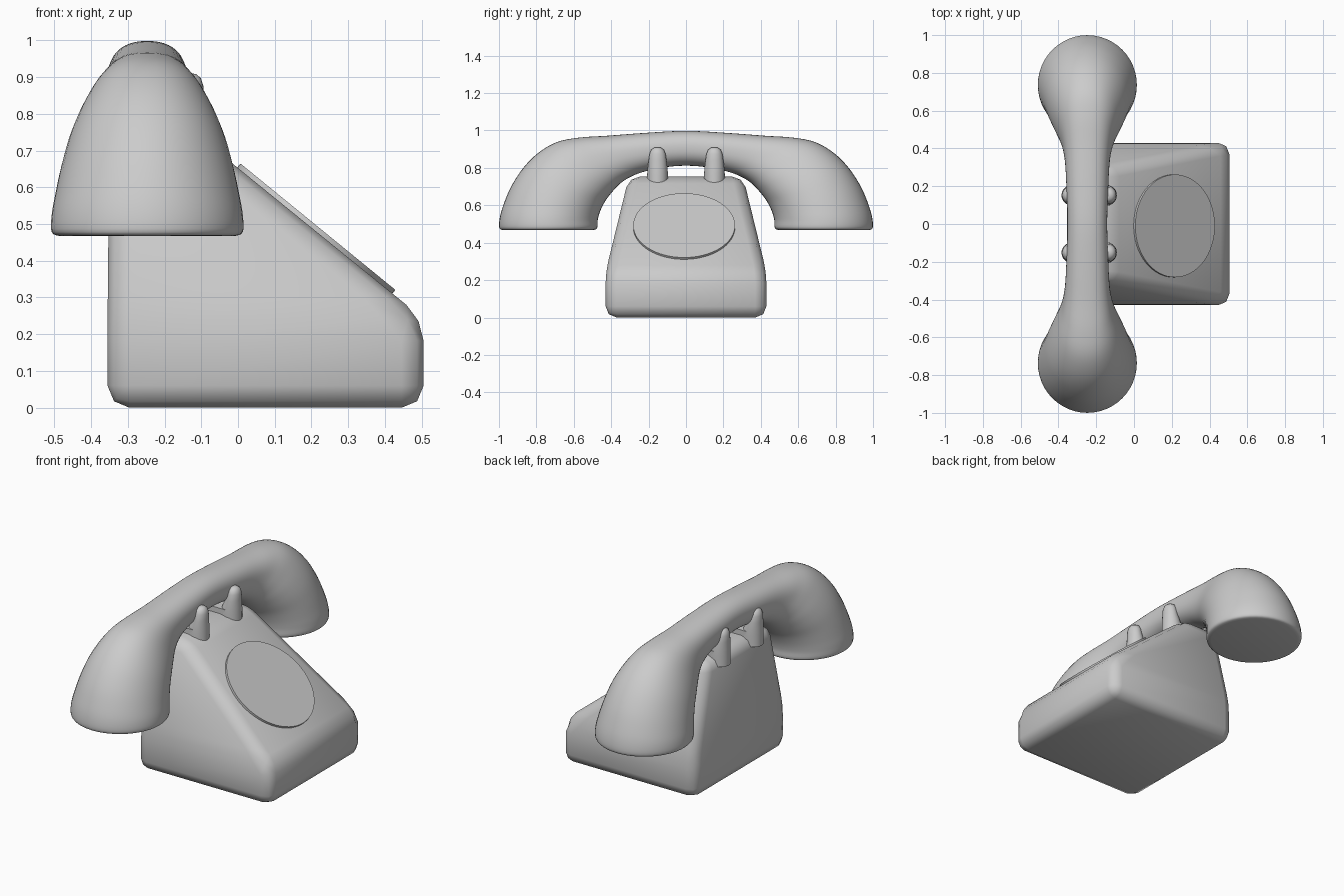
import bpy, bmesh, math
from mathutils import Vector

if "Cube" in bpy.data.objects:
    bpy.data.objects.remove(bpy.data.objects["Cube"])


def finish(bm, name, angle):
    bmesh.ops.recalc_face_normals(bm, faces=bm.faces)
    me = bpy.data.meshes.new(name)
    bm.to_mesh(me)
    bm.free()
    ob = bpy.data.objects.new(name, me)
    bpy.context.collection.objects.link(ob)
    bpy.ops.object.select_all(action='DESELECT')
    ob.select_set(True)
    bpy.context.view_layer.objects.active = ob
    bpy.ops.object.shade_smooth_by_angle(angle=math.radians(angle))
    return ob


def loft(bm, rings):
    """Skin a list of equal-length closed rings and cap both ends."""
    vs = [[bm.verts.new(p) for p in r] for r in rings]
    n = len(rings[0])
    for a, b in zip(vs, vs[1:]):
        for j in range(n):
            k = (j + 1) % n
            bm.faces.new((a[j], a[k], b[k], b[j]))
    bm.faces.new(vs[0][::-1])
    bm.faces.new(vs[-1])


# body: box below, tapering wedge above, all edges bevelled
def rect(x0, x1, y, z0, z1):
    return [(x0, -y, z0), (x1, -y, z1), (x1, y, z1), (x0, y, z0)]


bm = bmesh.new()
loft(bm, [rect(-.355, .505, .43, .003, .003),
          rect(-.355, .505, .43, .245, .245),
          rect(-.35, -.125, .305, .757, .757)])
bmesh.ops.bevel(bm, geom=bm.edges[:], offset=.06, segments=2, profile=.5,
                affect='EDGES', clamp_overlap=True)
low = min(v.co.z for v in bm.verts)
bmesh.ops.translate(bm, verts=bm.verts, vec=(0, 0, -low))
finish(bm, "body", 60)

# dial: thin disc lying on the slope
bm = bmesh.new()
bmesh.ops.create_cone(bm, cap_ends=True, segments=64, radius1=.272,
                      radius2=.272, depth=.03)
dial = finish(bm, "dial", 40)
dial.rotation_euler = (0, math.radians(39.2), 0)
dial.location = (.208, -.01, .481)

# cradle: four rounded prongs joined in pairs by low bars
CX = -.237
for side, y in (("left", -.152), ("right", .152)):
    for end, s in (("back", -1), ("front", 1)):
        bm = bmesh.new()
        # z, x offset, x radius, y radius
        prof = [(.70, .085, .062, .057), (.76, .087, .06, .056),
                (.80, .096, .05, .053), (.84, .104, .04, .048),
                (.875, .106, .037, .043), (.897, .106, .03, .034),
                (.908, .106, .017, .018), (.91, .106, .004, .004)]
        loft(bm, [[(CX + s * dx + rx * math.cos(t), y + ry * math.sin(t), z)
                   for t in [math.tau * j / 24 for j in range(24)]]
                  for z, dx, rx, ry in prof])
        finish(bm, f"cradle_prong_{side}_{end}", 60)
    bm = bmesh.new()
    bmesh.ops.create_cube(bm, size=1)
    bmesh.ops.scale(bm, verts=bm.verts, vec=(.17, .108, .08))
    bmesh.ops.translate(bm, verts=bm.verts, vec=(CX, y, .745))
    finish(bm, f"cradle_bar_{side}", 30)

# handset: sections given as outer y z, inner y z, half width, roundness
half = [(.975, .467, .500, .467, .237, 2), (.998, .478, .475, .478, .260, 2),
        (.996, .53, .472, .52, .26, 2), (.977, .60, .460, .565, .25, 2),
        (.935, .70, .438, .612, .234, 2), (.87, .80, .412, .65, .214, 2.05),
        (.79, .88, .380, .688, .188, 2.1), (.69, .938, .345, .722, .158, 2.2),
        (.57, .962, .30, .75, .133, 2.3), (.42, .972, .24, .775, .118, 2.3),
        (.22, .987, .13, .801, .110, 2.3), (0, .998, 0, .812, .105, 2.3)]
secs = half + [(-a, b, -c, d, w, n) for a, b, c, d, w, n in half[-2::-1]]


def spline(pts, steps):
    """Smooth curve through the given sections."""
    out = []
    for i in range(len(pts) - 1):
        p0, p1 = pts[max(i - 1, 0)], pts[i]
        p2, p3 = pts[i + 1], pts[min(i + 2, len(pts) - 1)]
        for k in range(steps):
            t = k / steps
            out.append([.5 * (2 * b + (c - a) * t + (2*a - 5*b + 4*c - d) * t*t
                              + (3*b - a - 3*c + d) * t**3)
                        for a, b, c, d in zip(p0, p1, p2, p3)])
    return out + [list(pts[-1])]


def ring(sec, count=48):
    oy, oz, iy, iz, w, n = sec
    mid = Vector((-.247, (oy + iy) / 2, (oz + iz) / 2))
    arm = Vector((0, (oy - iy) / 2, (oz - iz) / 2))
    pts = []
    for j in range(count):
        c, s = math.cos(math.tau * j / count), math.sin(math.tau * j / count)
        c = math.copysign(abs(c) ** (2 / n), c)
        s = math.copysign(abs(s) ** (2 / n), s)
        pts.append(mid + arm * c + Vector((w * s, 0, 0)))
    return pts


bm = bmesh.new()
loft(bm, [ring(s) for s in spline(secs, 4)])
finish(bm, "handset", 40)
